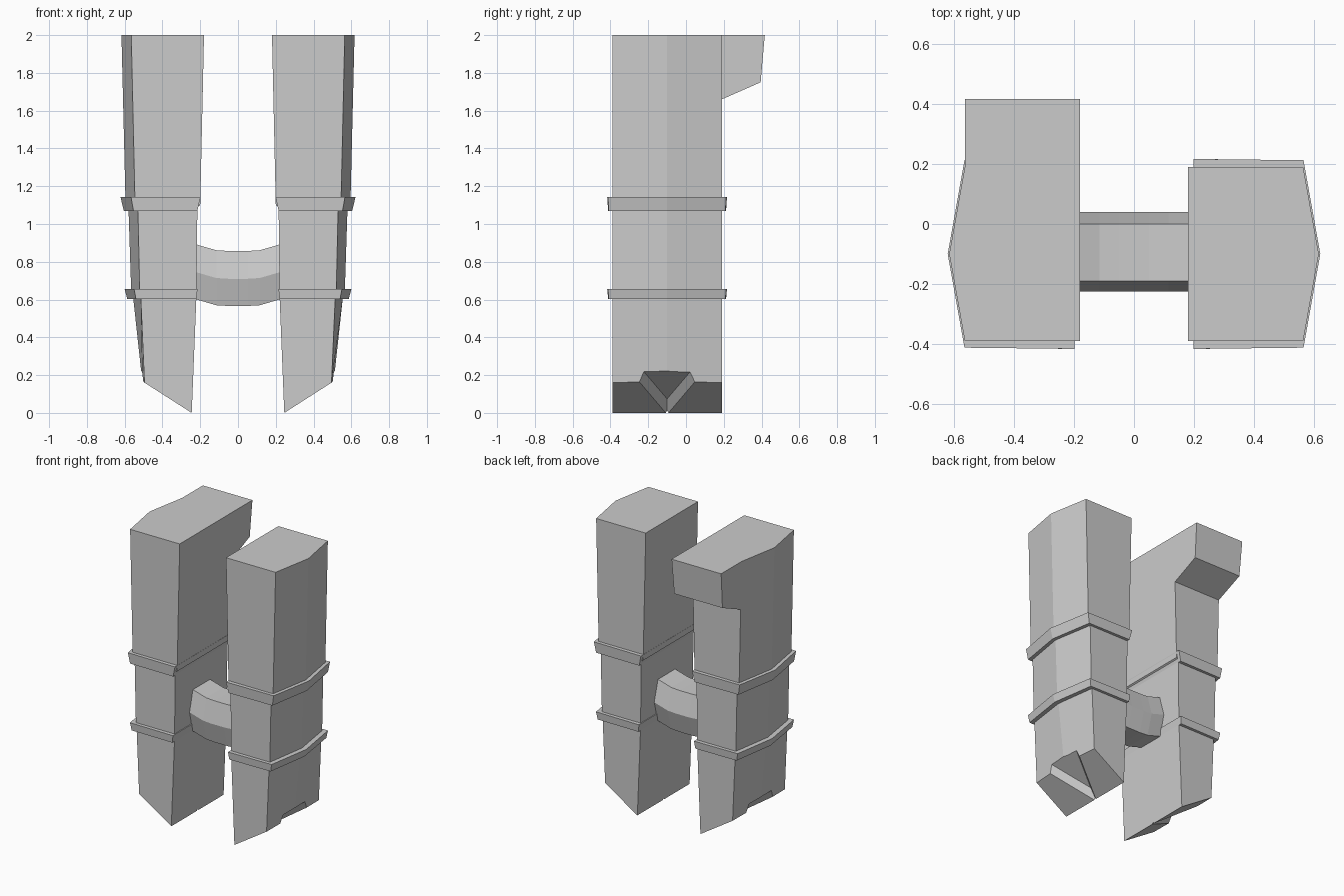
import bpy, bmesh

if "Cube" in bpy.data.objects:
    bpy.data.objects.remove(bpy.data.objects["Cube"])

YF, YB, YM = -0.39, 0.19, -0.10     # leg front, back and ridge positions


def loft(name, rings):
    """Closed solid skinned through rings of equal point count."""
    bm = bmesh.new()
    loops = [[bm.verts.new(p) for p in ring] for ring in rings]
    n = len(loops[0])
    for a, b in zip(loops, loops[1:]):
        for i in range(n):
            bm.faces.new((a[i], a[(i + 1) % n], b[(i + 1) % n], b[i]))
    bm.faces.new(loops[0])
    bm.faces.new(loops[-1])
    bmesh.ops.recalc_face_normals(bm, faces=bm.faces[:])
    mesh = bpy.data.meshes.new(name)
    bm.to_mesh(mesh)
    bm.free()
    ob = bpy.data.objects.new(name, mesh)
    bpy.context.collection.objects.link(ob)
    return ob


def section(s, z, inner, corner, ridge, grow=0.0, z_corner=None, z_ridge=None):
    """Five-sided leg outline with a ridge on the outer side."""
    zc = z if z_corner is None else z_corner
    zr = z if z_ridge is None else z_ridge
    return [(s * inner, YF - grow, z), (s * corner, YF - grow * 0.85, zc),
            (s * ridge, YM, zr),
            (s * corner, YB + grow * 0.85, zc), (s * inner, YB + grow, z)]


def groove_ring(s, d):
    """Triangle parallel to the slanted foot, raised by d."""
    apex, far = 0.235 + d, 0.75
    half = 0.545 * (far - apex)

    def z(x):
        return 0.64 * (x - 0.24) + d
    return [(s * apex, YM, z(apex)), (s * far, YM - half, z(far)),
            (s * far, YM + half, z(far))]


for s, side in ((1, "right"), (-1, "left")):
    # stepped, tapering leg with slanted foot
    leg = loft(side + "_leg", [
        section(s, 0.0, 0.245, 0.495, 0.507, 0, 0.16, 0.168),
        section(s, 0.62, 0.22, 0.515, 0.556),
        section(s, 0.63, 0.22, 0.52, 0.565),
        section(s, 1.09, 0.215, 0.53, 0.58),
        section(s, 1.10, 0.20, 0.545, 0.595),
        section(s, 2.0, 0.18, 0.565, 0.617)])

    # V-shaped recess under the foot
    cutter = loft(side + "_groove_cutter",
                  [groove_ring(s, -0.06), groove_ring(s, 0.047)])
    cutter.hide_render = True
    cutter.hide_viewport = True
    cut = leg.modifiers.new("groove", 'BOOLEAN')
    cut.operation = 'DIFFERENCE'
    cut.solver = 'EXACT'
    cut.object = cutter

    # raised bands around the leg
    loft(side + "_upper_band", [
        section(s, 1.068, 0.216, 0.553, 0.604, 0.022),
        section(s, 1.142, 0.198, 0.566, 0.622, 0.027)])
    loft(side + "_lower_band", [
        section(s, 0.602, 0.221, 0.54, 0.586, 0.022),
        section(s, 0.655, 0.214, 0.55, 0.6, 0.027)])

# overhang at the back of the left leg
hook = [(YB - 0.02, 2.0), (0.417, 2.0), (0.395, 1.75), (YB, 1.66), (YB - 0.02, 1.66)]
loft("back_overhang", [
    [(-0.565 + (2 - z) * 0.022, y, z) for y, z in hook],
    [(-0.18 - (2 - z) * 0.022, y, z) for y, z in hook]])

# sagging six-sided bridge between the legs
hexagon = [(0.0, 0.857), (-0.19, 0.857), (-0.225, 0.71),
           (-0.19, 0.566), (0.0, 0.566), (0.04, 0.71)]
path = [(-0.26, 0.046), (-0.115, 0.004), (-0.05, 0), (0.05, 0), (0.115, 0.004), (0.26, 0.046)]
loft("bridge", [[(x, y, z + dz) for y, z in hexagon] for x, dz in path])
